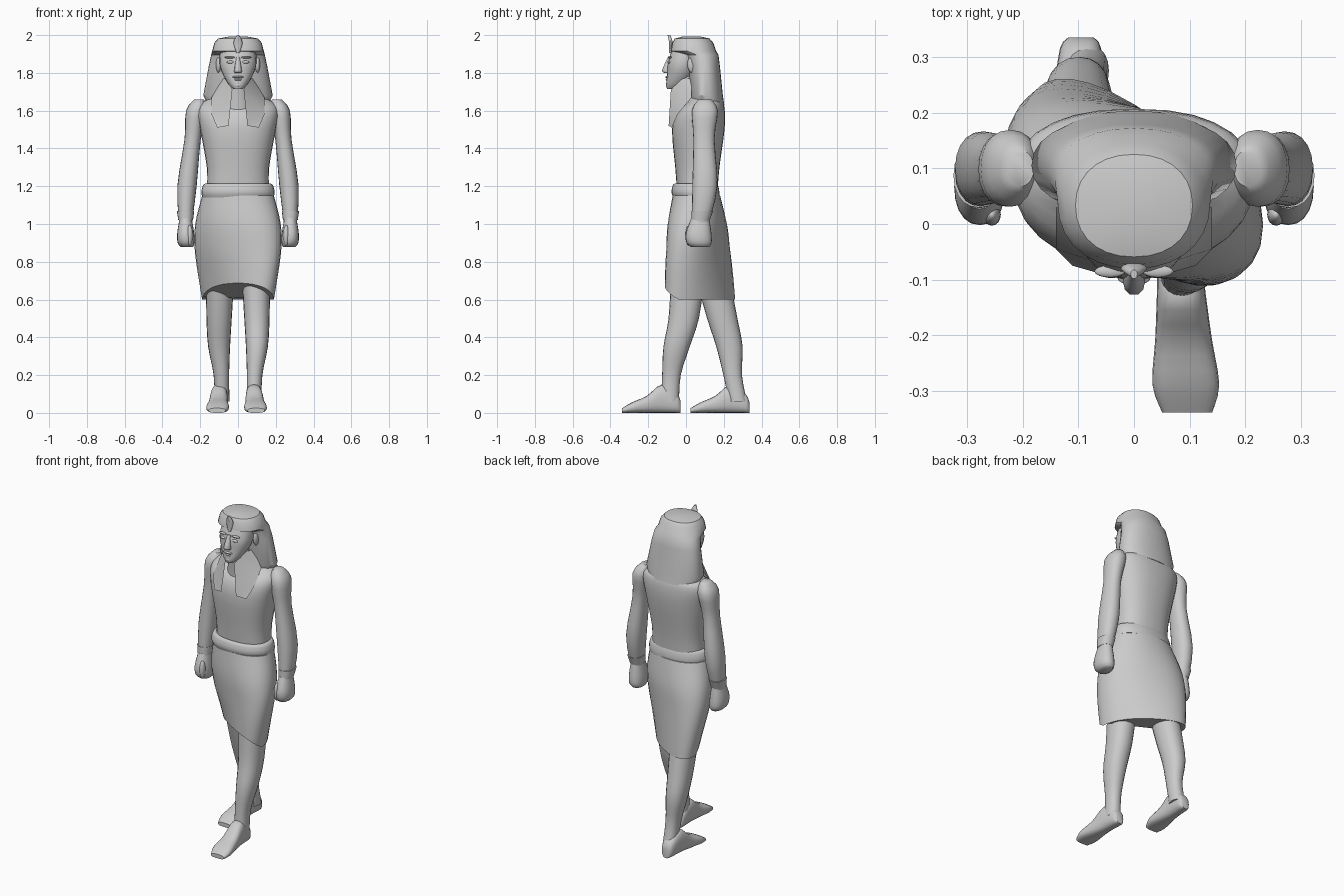
import bpy, bmesh, math
from mathutils import Vector

if "Cube" in bpy.data.objects:
    bpy.data.objects.remove(bpy.data.objects["Cube"], do_unlink=True)

stone = bpy.data.materials.new("grey_stone")
stone.use_nodes = True
stone.diffuse_color = (.6, .6, .6, 1)
stone.node_tree.nodes["Principled BSDF"].inputs["Base Color"].default_value = stone.diffuse_color


def finish(name, bm, angle=50):
    mesh = bpy.data.meshes.new(name)
    bm.to_mesh(mesh)
    bm.free()
    mesh.materials.append(stone)
    obj = bpy.data.objects.new(name, mesh)
    bpy.context.collection.objects.link(obj)
    bpy.ops.object.select_all(action="DESELECT")
    obj.select_set(True)
    bpy.context.view_layer.objects.active = obj
    bpy.ops.object.shade_smooth_by_angle(angle=math.radians(angle))


def power(value, exponent):
    return math.copysign(abs(value) ** exponent, value)


def smooth_rows(rows, steps):
    """Pass a smooth curve through every column of the rows."""
    rows = [Vector(row) for row in rows]
    padded = [rows[0]] + rows + [rows[-1]]
    for before, start, end, after in zip(padded, padded[1:], padded[2:], padded[3:]):
        for step in range(steps):
            t = step / steps
            leave, arrive = (end - before) / 2, (after - start) / 2
            rise = t * t * (3 - 2 * t)
            yield (start.lerp(end, rise) + leave * t * (1 - t) ** 2
                   - arrive * t * t * (1 - t))
    yield rows[-1]


def loft(name, rows, steps=3, sides=20, square=2.2, forward=False, warp=None, angle=50):
    """Skin rounded sections given as (x, y, z, half width, half depth)."""
    bm = bmesh.new()
    loops = []
    for x, y, z, width, depth in smooth_rows(rows, steps):
        loop = []
        for i in range(sides):
            turn = math.tau * i / sides
            u = width * power(math.cos(turn), 2 / square)
            v = depth * power(math.sin(turn), 2 / square)
            point = Vector((x + u, y, z + v) if forward else (x + u, y + v, z))
            loop.append(bm.verts.new(warp(point) if warp else point))
        loops.append(loop)
    for low, high in zip(loops, loops[1:]):
        for i in range(sides):
            j = (i + 1) % sides
            bm.faces.new((low[i], low[j], high[j], high[i]))
    bm.faces.new(loops[0])
    bm.faces.new(loops[-1])
    bmesh.ops.recalc_face_normals(bm, faces=bm.faces)
    finish(name, bm, angle)


def body(name, rows, **options):
    """Loft centred on the middle plane: (y, z, half width, half depth)."""
    loft(name, [(0, *row) for row in rows], **options)


def limb(name, side, joints, stretch):
    """Loft through joints (x, y, z, radius), deeper than wide by stretch."""
    loft(name, [(x * side, y, z, r, r * stretch) for x, y, z, r in joints])


def ball(name, centre, size):
    bm = bmesh.new()
    bmesh.ops.create_uvsphere(bm, u_segments=16, v_segments=10, radius=1)
    for v in bm.verts:
        v.co = Vector(c + k * s for c, k, s in zip(centre, v.co, size))
    finish(name, bm)


# Torso and neck
body("torso", [
    (.06, 1.17, .165, .107), (.06, 1.3, .165, .117), (.065, 1.5, .2, .139),
    (.08, 1.6, .215, .125), (.1, 1.65, .18, .09), (.08, 1.69, .08, .06)],
    sides=28, square=2.4)
body("neck", [(.04, 1.6, .085, .08), (.02, 1.68, .065, .065), (.01, 1.78, .065, .065)])


# Kilt, skewed with the stride and with a hem that rises at the front
def stride(point):
    front = min(1, max(0, (.07 - point.y) / .17))
    point.y -= max(0, 1.2 - point.z) * point.x
    point.z += .11 * front * max(0, (.85 - point.z) * 4)
    return point


body("kilt", [(.075, .6, .19, .14), (.065, .85, .228, .146), (.06, 1, .226, .148),
              (.055, 1.15, .19, .126)], sides=32, steps=4, warp=stride)
body("waistband", [(.055, 1.14, .188, .122), (.05, 1.17, .194, .127),
                   (.05, 1.21, .182, .117), (.05, 1.212, .16, .1)], sides=32)


# Legs share their heights and thickness and differ in how far they swing
def leg(name, side, swing):
    across, heights, radii = (.085, .088, .1, .1, .095), (.06, .2, .35, .5, .72), (.04, .041, .058, .067, .075)
    limb(name, side, zip(across, swing, heights, radii), 1.2)


leg("left_leg", 1, (-.085, -.077, -.05, -.012, .01))
leg("right_leg", -1, (.275, .247, .23, .192, .14))


# Feet, from heel to toe: (distance, half width, height)
def foot(name, side, heel, outward):
    sections = [(0, .022, .06), (.02, .037, .1), (.1, .044, .15), (.18, .051, .09),
                (.26, .06, .055), (.31, .045, .025)]
    loft(name, [(side * (outward + s * .05), heel - s, h / 2, w, h / 2) for s, w, h in sections],
         square=2.7, forward=True)


foot("left_foot", 1, -.028, .08)
foot("right_foot", -1, .335, .095)

# Arms, hands, ears, eyes and headdress lappets on both sides
for label, side in (("left", 1), ("right", -1)):
    limb(label + "_arm", side, [
        (.205, .1, 1.66, .025), (.222, .1, 1.6, .053), (.24, .095, 1.45, .043),
        (.27, .1, 1.2, .051), (.278, .075, 1, .034)], 1.3)
    limb(label + "_bracelet", side, [(.278, .087, 1.07, .046), (.277, .077, 1.02, .039)], 1.25)
    limb(label + "_fist", side, [
        (.277, .075, 1.03, .032), (.277, .067, .95, .045), (.275, .07, .9, .044),
        (.27, .075, .878, .032)], 1.5)
    ball(label + "_thumb", (.255 * side, .017, .94), (.016, .02, .055))
    ball(label + "_ear", (.103 * side, .035, 1.845), (.014, .028, .045))
    ball(label + "_eye", (.04 * side, -.089, 1.857), (.02, .008, .008))
    ball(label + "_brow", (.043 * side, -.085, 1.882), (.028, .011, .006))
    bm = bmesh.new()
    outline = [(.06, -.03, 1.77), (.03, -.08, 1.71), (.05, -.092, 1.52), (.11, -.075, 1.51),
               (.14, -.045, 1.58), (.14, .03, 1.67), (.08, .03, 1.77)]
    sheet = bm.faces.new([bm.verts.new((x * side, y, z)) for x, y, z in outline])
    sheet.normal_update()
    if sheet.normal.y < 0:
        sheet.normal_flip()
    bmesh.ops.triangulate(bm, faces=bm.faces)
    finish(label + "_lappet", bm)

# Head and face
body("head", [
    (-.072, 1.715, .025, .028), (-.05, 1.74, .05, .055), (-.025, 1.8, .084, .074),
    (-.01, 1.86, .098, .085), (.02, 1.95, .09, .085)], sides=24)
body("nose", [(-.083, 1.885, .009, .012), (-.102, 1.815, .02, .026), (-.095, 1.8, .018, .02)], sides=10)
ball("upper_lip", (0, -.096, 1.778), (.03, .014, .007))
ball("lower_lip", (0, -.093, 1.764), (.025, .015, .007))
ball("chin", (0, -.085, 1.735), (.025, .022, .018))

# Headdress with its brow cobra
body("headdress", [
    (.118, 1.63, .16, .085), (.105, 1.68, .184, .09), (.095, 1.84, .154, .084),
    (.08, 1.895, .142, .092), (.04, 1.915, .137, .12), (.036, 1.96, .125, .108),
    (.033, 1.982, .105, .092), (.03, 1.992, .05, .05)], steps=1, sides=28, angle=35)
body("cobra_hood", [(-.083, 1.905, .008, .008), (-.08, 1.96, .024, .01),
                    (-.09, 2, .006, .008)], sides=10)
